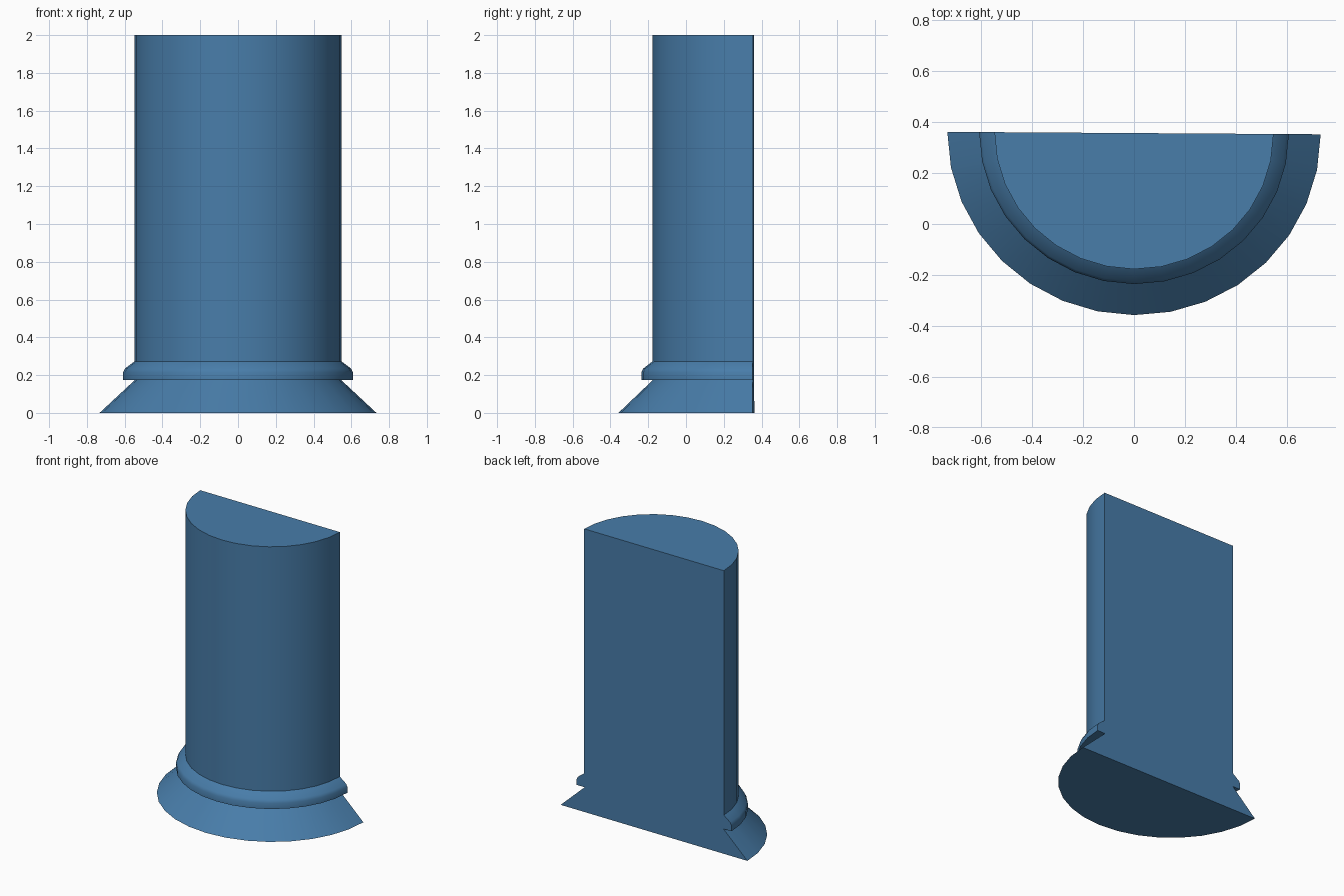
import bpy, bmesh, math

if "Cube" in bpy.data.objects:
    bpy.data.objects.remove(bpy.data.objects["Cube"])

SEGMENTS = 16          # facets around the half circle
BACK_Y = 0.357         # where the flat back lies
DEPTH = 0.975          # slight flattening front to back
TILT = -0.0065         # slight skew of the flat back

blue = bpy.data.materials.new("steel blue")
blue.diffuse_color = (0.065, 0.205, 0.40, 1)
blue.use_nodes = True
blue.node_tree.nodes["Principled BSDF"].inputs["Base Color"].default_value = blue.diffuse_color

# Radius and height: flared foot, rounded collar, straight shaft
profile = [(0.733, 0.0), (0.545, 0.175), (0.608, 0.175), (0.608, 0.215),
           (0.598, 0.235), (0.548, 0.273), (0.548, 2.0)]

bm = bmesh.new()
rings = []
for radius, z in profile:
    ring = []
    for i in range(SEGMENTS + 1):
        a = math.pi + math.pi * i / SEGMENTS
        x = radius * math.cos(a)
        y = BACK_Y + radius * DEPTH * math.sin(a) + TILT * x
        ring.append(bm.verts.new((x, y, z)))
    rings.append(ring)

# Curved front
for low, high in zip(rings, rings[1:]):
    for i in range(SEGMENTS):
        bm.faces.new((low[i], low[i + 1], high[i + 1], high[i]))
    # Flat back, one strip per profile step
    bm.faces.new((low[-1], low[0], high[0], high[-1]))

# Bottom and top caps
bm.faces.new(list(reversed(rings[0])))
bm.faces.new(rings[-1])
bmesh.ops.recalc_face_normals(bm, faces=bm.faces)

mesh = bpy.data.meshes.new("half_column")
bm.to_mesh(mesh)
bm.free()
mesh.materials.append(blue)
column = bpy.data.objects.new("half_column", mesh)
bpy.context.collection.objects.link(column)

# Smooth curve, crisp collar and back edges
bpy.context.view_layer.objects.active = column
column.select_set(True)
bpy.ops.object.shade_smooth_by_angle(angle=math.radians(30))
